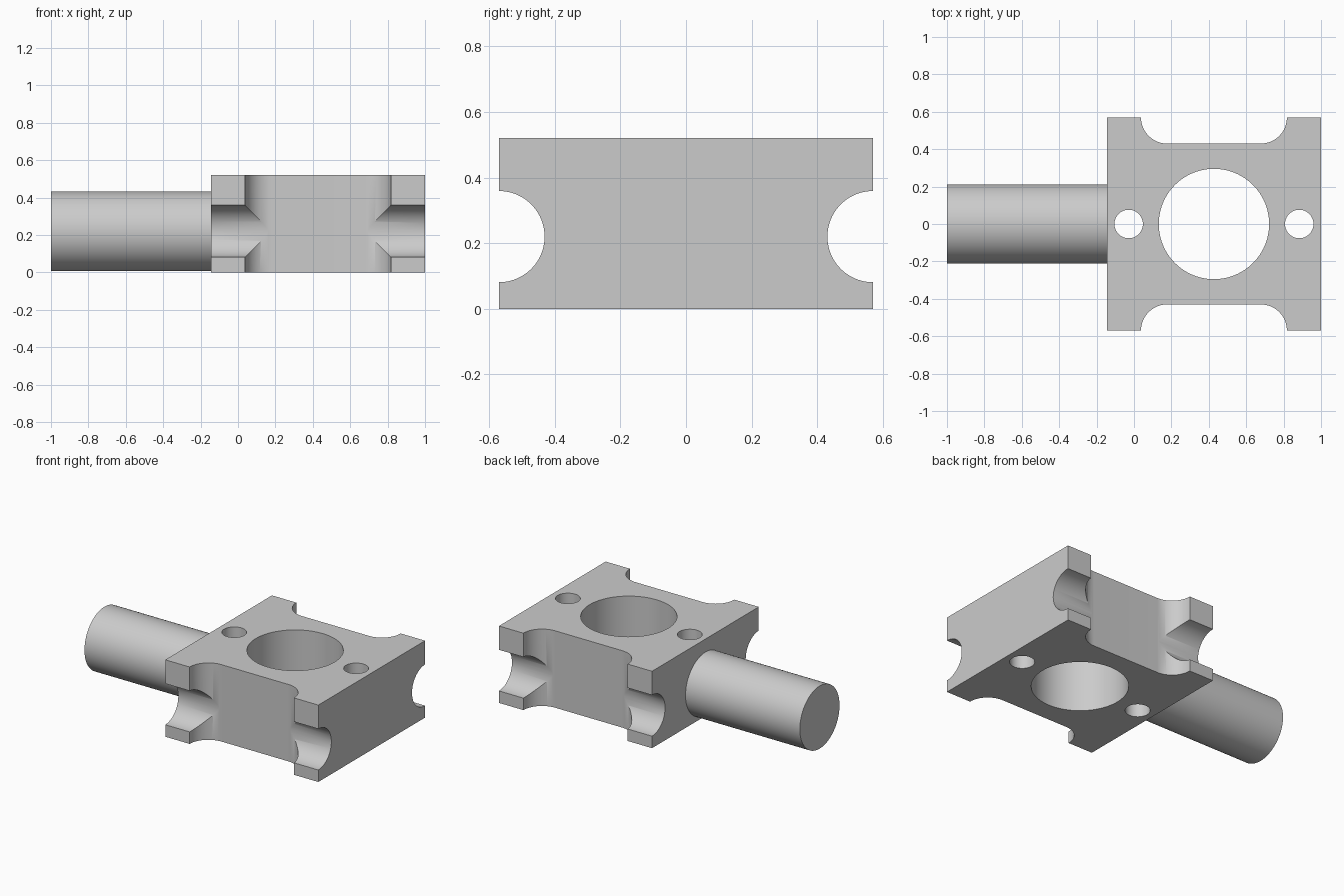
import bpy, bmesh, math
from mathutils import Matrix, Vector

if "Cube" in bpy.data.objects:
    bpy.data.objects.remove(bpy.data.objects["Cube"])

grey = bpy.data.materials.new("light_grey")
grey.use_nodes = True
colour = (0.6, 0.6, 0.6, 1)
grey.diffuse_color = colour
grey.node_tree.nodes["Principled BSDF"].inputs["Base Color"].default_value = colour

LEFT, RIGHT, HALF_Y, HEIGHT = -0.145, 1.0, 0.57, 0.52
MID_X, AXIS_Z = (LEFT + RIGHT) / 2, 0.22
FILLET = 0.14        # rounded corner of the side recesses
RECESS_HALF = 0.39   # half the width of a side recess


def add_object(name, bm):
    bmesh.ops.recalc_face_normals(bm, faces=bm.faces)
    mesh = bpy.data.meshes.new(name)
    bm.to_mesh(mesh)
    bm.free()
    mesh.materials.append(grey)
    obj = bpy.data.objects.new(name, mesh)
    bpy.context.collection.objects.link(obj)
    return obj


def cylinder(name, radius, length, centre, along_x=False):
    bm = bmesh.new()
    turn = Matrix.Rotation(math.pi / 2, 4, 'Y') if along_x else Matrix()
    bmesh.ops.create_cone(bm, cap_ends=True, segments=96, radius1=radius, radius2=radius,
                          depth=length, matrix=Matrix.Translation(centre) @ turn)
    return add_object(name, bm)


def smooth(obj):
    bpy.ops.object.select_all(action='DESELECT')
    obj.select_set(True)
    bpy.context.view_layer.objects.active = obj
    bpy.ops.object.shade_smooth_by_angle(angle=math.radians(30))


# Block outline: one quarter, mirrored to the other three
quarter = [(RIGHT - MID_X, HALF_Y)]
for i in range(25):
    a = math.pi / 2 * i / 24
    quarter.append((RECESS_HALF - FILLET + FILLET * math.cos(a), HALF_Y - FILLET * math.sin(a)))
half = quarter + [(-x, y) for x, y in reversed(quarter)]
outline = half + [(x, -y) for x, y in reversed(half)]

bm = bmesh.new()
base = bm.faces.new([bm.verts.new((MID_X + x, y, 0)) for x, y in outline])
top = bmesh.ops.extrude_face_region(bm, geom=[base])["geom"]
bmesh.ops.translate(bm, vec=Vector((0, 0, HEIGHT)),
                    verts=[v for v in top if isinstance(v, bmesh.types.BMVert)])
block = add_object("block", bm)

# Bore, two bolt holes and the two side grooves
cutters = [cylinder("bore_cutter", 0.295, 2, (MID_X, 0, 0))]
for side in (-1, 1):
    cutters.append(cylinder("bolt_hole_cutter", 0.076, 2, (MID_X + side * 0.456, 0, 0)))
    cutters.append(cylinder("groove_cutter", FILLET - 0.001, 3,
                            (MID_X, side * HALF_Y, AXIS_Z), along_x=True))
for cutter in cutters:
    cutter.hide_render = True
    cut = block.modifiers.new(cutter.name, 'BOOLEAN')
    cut.operation, cut.solver, cut.object = 'DIFFERENCE', 'EXACT', cutter
bpy.context.view_layer.update()
result = block.evaluated_get(bpy.context.evaluated_depsgraph_get())
block.data = bpy.data.meshes.new_from_object(result)
block.modifiers.clear()
for cutter in cutters:
    bpy.data.objects.remove(cutter)
smooth(block)

# Round shaft on the block's right side
shaft = cylinder("shaft", 0.212, LEFT + 1, ((LEFT - 1) / 2, 0, AXIS_Z), along_x=True)
smooth(shaft)
